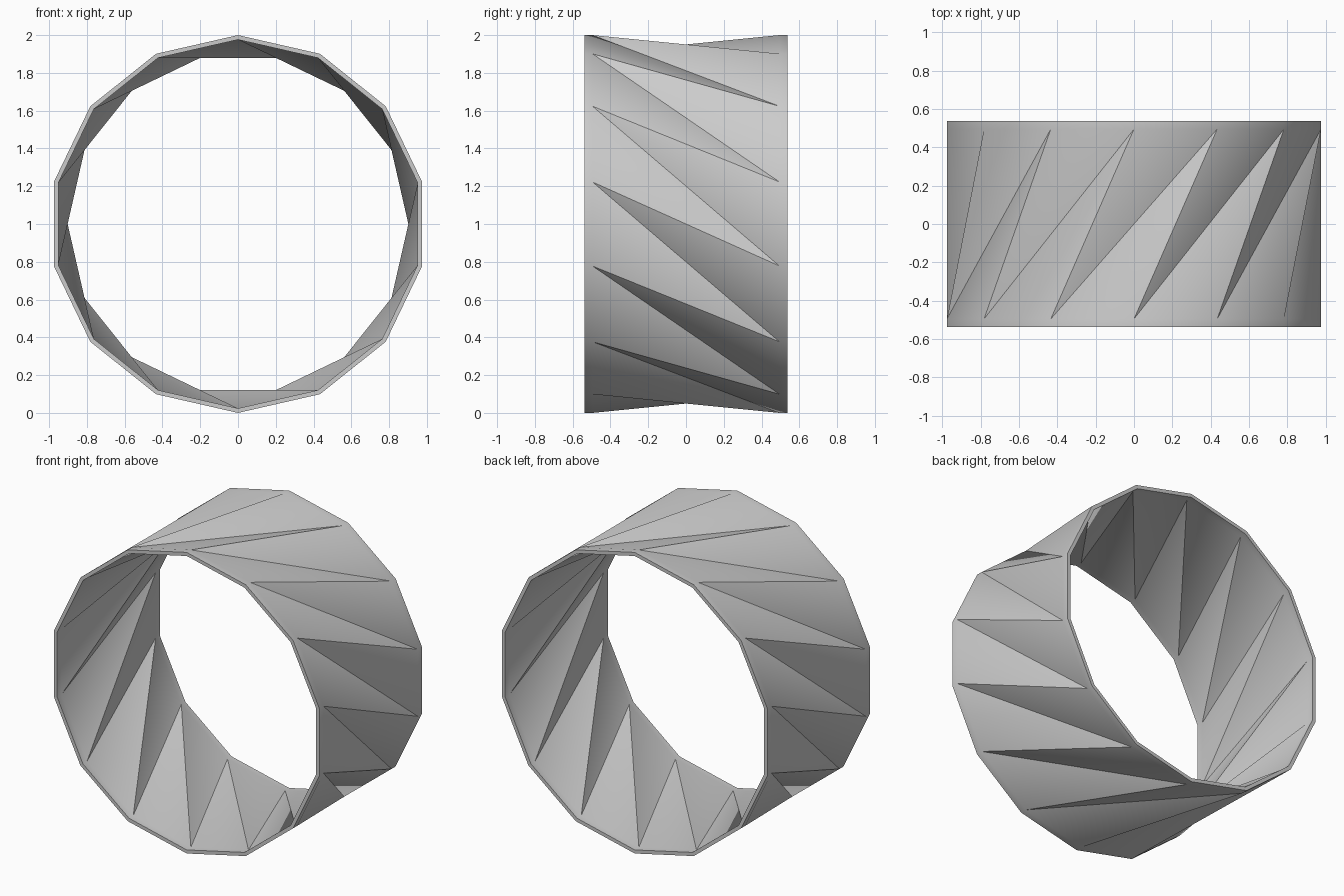
import bpy
import bmesh
from math import sin, cos, tau, radians

SIDES = 14
R_OUT, R_IN = 1.0, 0.976
Y_END, Y_FOLD = 0.538, 0.495

cube = bpy.data.objects.get("Cube")
if cube:
    bpy.data.objects.remove(cube, do_unlink=True)

grey = bpy.data.materials.new("plain_grey")
grey.use_nodes = True
colour = (0.6, 0.6, 0.6, 1)
grey.diffuse_color = colour
grey.node_tree.nodes["Principled BSDF"].inputs["Base Color"].default_value = colour

bm = bmesh.new()


def ring(radius, y):
    """Polygon ring of vertices, clockwise from the top as seen from the front."""
    return [bm.verts.new((radius * sin(tau * i / SIDES), y,
                          1 + radius * cos(tau * i / SIDES))) for i in range(SIDES)]


def band(a, b):
    for i in range(SIDES):
        j = (i + 1) % SIDES
        bm.faces.new((a[i], a[j], b[j], b[i]))


def folded_wall(a, b):
    """Twisted zigzag of triangles between two aligned rings."""
    for i in range(SIDES):
        j, k = (i + 1) % SIDES, (i + 2) % SIDES
        bm.faces.new((a[i], a[j], b[k]))
        bm.faces.new((a[i], b[k], b[j]))


def shell(radius):
    rings = [ring(radius, y) for y in (-Y_END, -Y_FOLD, Y_FOLD, Y_END)]
    band(rings[0], rings[1])
    folded_wall(rings[1], rings[2])
    band(rings[2], rings[3])
    return rings


# Outer and inner skins joined by flat rims
outer, inner = shell(R_OUT), shell(R_IN)
band(outer[0], inner[0])
band(outer[3], inner[3])
bmesh.ops.recalc_face_normals(bm, faces=bm.faces[:])

mesh = bpy.data.meshes.new("folded_ring")
bm.to_mesh(mesh)
bm.free()
mesh.materials.append(grey)
obj = bpy.data.objects.new("folded_ring", mesh)
bpy.context.collection.objects.link(obj)

bpy.ops.object.select_all(action="DESELECT")
obj.select_set(True)
bpy.context.view_layer.objects.active = obj
bpy.ops.object.shade_smooth_by_angle(angle=radians(30))
